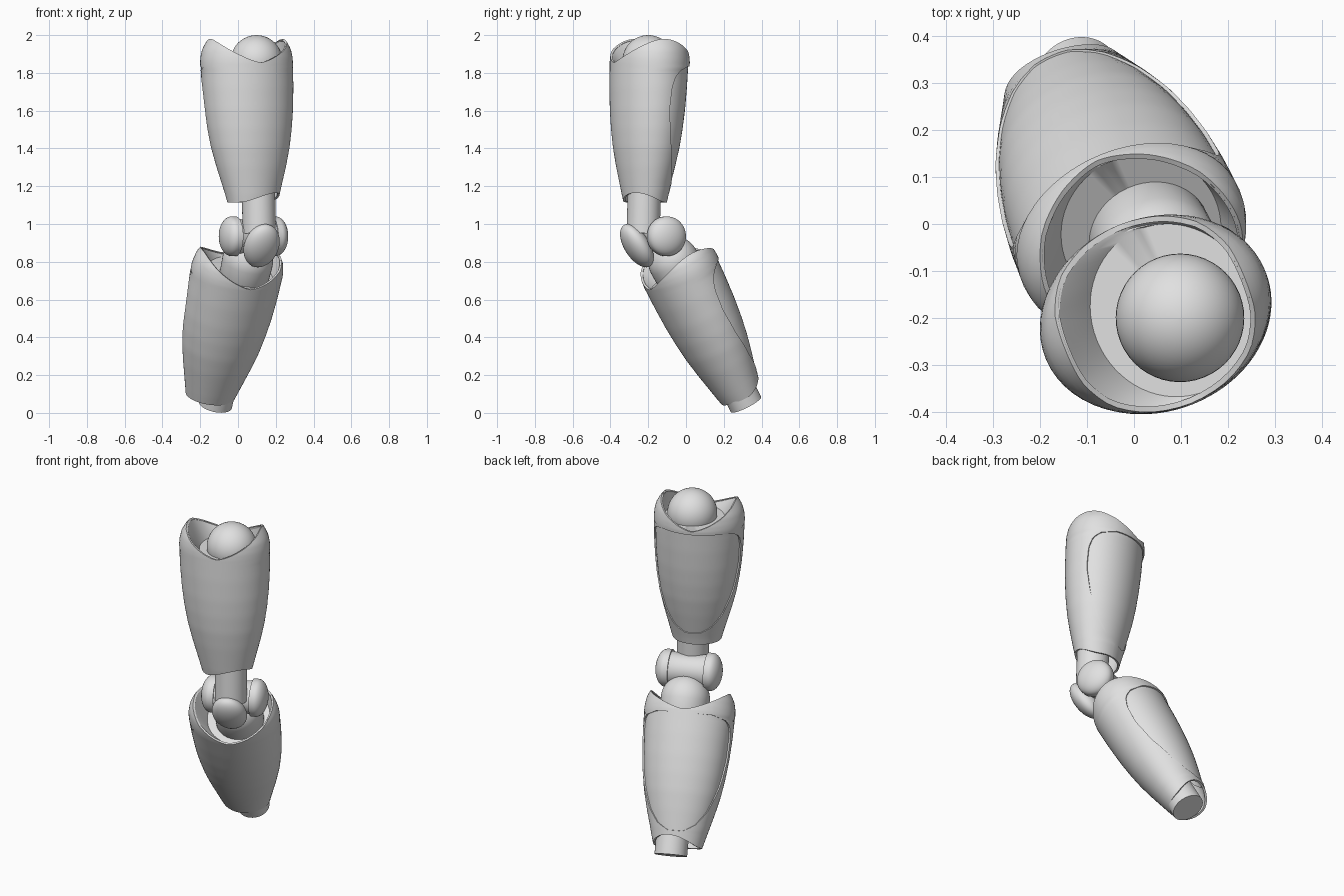
import bpy
from math import sin, cos, pi, radians
from mathutils import Matrix, Vector

if "Cube" in bpy.data.objects:
    bpy.data.objects.remove(bpy.data.objects["Cube"])

grey = bpy.data.materials.new("light_grey")
grey.diffuse_color = (0.75, 0.75, 0.75, 1)
grey.use_nodes = True
grey.node_tree.nodes["Principled BSDF"].inputs["Base Color"].default_value = grey.diffuse_color


def interp(table, t):
    """Piecewise linear lookup in a list of (t, value)."""
    if t <= table[0][0]:
        return table[0][1]
    for (a, va), (b, vb) in zip(table, table[1:]):
        if t <= b:
            return va + (vb - va) * (t - a) / (b - a)
    return table[-1][1]


def grid(name, rows, matrix, closed, skip=None, caps=False, thickness=0):
    """Skin rows of points (ordered downwards, counter-clockwise from above)."""
    n = len(rows[0])
    faces = []
    for i in range(len(rows) - 1):
        for j in range(n if closed else n - 1):
            if skip and skip(i, j):
                continue
            k = (j + 1) % n
            faces.append((i * n + j, (i + 1) * n + j, (i + 1) * n + k, i * n + k))
    if caps:
        last = (len(rows) - 1) * n
        faces += [tuple(range(n)), tuple(reversed(range(last, last + n)))]
    mesh = bpy.data.meshes.new(name)
    mesh.from_pydata([matrix @ Vector(p) for r in rows for p in r], [], faces)
    mesh.materials.append(grey)
    obj = bpy.data.objects.new(name, mesh)
    bpy.context.collection.objects.link(obj)
    bpy.ops.object.select_all(action='DESELECT')
    bpy.context.view_layer.objects.active = obj
    obj.select_set(True)
    if thickness:
        mod = obj.modifiers.new("wall", 'SOLIDIFY')
        mod.thickness = thickness
        mod.offset = -1
        bpy.ops.object.modifier_apply(modifier=mod.name)
    bpy.ops.object.shade_smooth_by_angle(angle=radians(40))
    return obj


def lathe(name, profile, matrix, n=48):
    """Revolve (radius, height) pairs, listed from top to bottom."""
    rows = [[(r * cos(2 * pi * j / n), r * sin(2 * pi * j / n), z) for j in range(n)]
            for r, z in profile]
    return grid(name, rows, matrix, True, caps=True)


def arc(radius, height, a0, a1, z0=0, steps=14):
    """Elliptic arc as lathe profile; angles are latitudes in degrees."""
    out = []
    for i in range(steps + 1):
        a = radians(a0 + (a1 - a0) * i / steps)
        out.append((max(radius * cos(a), 0.0005), z0 + height * sin(a)))
    return out


# Shell taper: distance below the widest ring -> scale
TAPER = [(-.13, .80), (-.11, .87), (-.07, .955), (-.03, .99), (.0, 1), (.13, .985),
         (.25, .955), (.35, .91), (.45, .845), (.55, .75), (.65, .64), (.75, .53)]
# Half angle of the rear panel along the shell
PANEL = [(.02, 40), (.04, 62), (.07, 74), (.13, 80), (.25, 82), (.4, 75),
         (.55, 58), (.63, 38), (.665, 15)]
TOP, BOTTOM = .02, .665
W, D = .252, .205


def limb_shell(name, matrix, horns, low, arch, centre):
    """Tapered limb shell: saddle-shaped top rim, notched bottom, rear panel, socket floor."""
    np_, no, nt, nm, nb = 28, 44, 8, 32, 5
    (x0, y0), (x1, y1) = centre

    def surface(phi, l, k=1.0):
        s = interp(TAPER, l) * k
        t = min(max(l / .7, 0), 1)
        return (x0 + (x1 - x0) * t + W * s * cos(phi),
                y0 + (y1 - y0) * t + D * s * sin(phi), -l)

    def columns(l):
        h = radians(interp(PANEL, l))
        panel = [pi / 2 - h + 2 * h * j / np_ for j in range(np_)]
        rest = [pi / 2 + h + (2 * pi - 2 * h) * j / no for j in range(no)]
        return panel + rest

    def top_rim(phi):
        c = cos(phi)
        return -(horns[0] if c > 0 else horns[1]) * abs(c) ** 1.4

    def low_rim(phi):
        return low - arch[1] * max(0, cos(phi - radians(arch[0]))) ** 2

    rows = []
    for i in range(nt):
        t = i / nt
        rows.append([surface(p, top_rim(p) * (1 - t) + TOP * t) for p in columns(TOP)])
    for i in range(nm + 1):
        l = TOP + (BOTTOM - TOP) * i / nm
        rows.append([surface(p, l) for p in columns(l)])
    for i in range(1, nb + 1):
        t = i / nb
        rows.append([surface(p, BOTTOM * (1 - t) + low_rim(p) * t) for p in columns(BOTTOM)])
    # outer shell, open where the rear panel sits
    grid(name + "_shell", rows, matrix, True,
         skip=lambda i, j: nt <= i < nt + nm and j < np_, thickness=.012)
    # slightly sunken rear panel
    rows = []
    for i in range(nm + 1):
        l = TOP - .012 + (BOTTOM + .024 - TOP) * i / nm
        h = radians(interp(PANEL, l) + 5)
        rows.append([surface(pi / 2 - h + 2 * h * j / np_, l, .965) for j in range(np_ + 1)])
    grid(name + "_rear_panel", rows, matrix, False, thickness=.012)
    # socket: walls sloping from the rim to a flat floor around the joint
    angles = [2 * pi * j / 64 for j in range(64)]
    floor = [(-.012 + .172 * cos(p), .022 + .186 * sin(p), -.012) for p in angles]
    rim = [surface(p, top_rim(p) + .003, .965) for p in angles]
    mid = [tuple((a + b) / 2 for a, b in zip(u, v)) for u, v in zip(floor, rim)]
    hub = [(.05 * cos(p), .05 * sin(p), -.012) for p in angles]
    grid(name + "_socket", [hub, floor, mid, rim], matrix, True)


def frame(pos, turn, bend=0.0):
    return (Matrix.Translation(pos) @ Matrix.Rotation(radians(turn), 4, 'Z')
            @ Matrix.Rotation(radians(bend), 4, 'X'))


# Thigh: hip ball, shaft and shell
hip = Vector((.098, -.2, 1.863))
lathe("hip_ball", arc(.137, .137, 90, -90, steps=24), frame(hip, 22))
shaft_end = Vector((.112, -.227, .95))
tilt = (hip - shaft_end).to_track_quat('Z', 'Y').to_matrix().to_4x4()
lathe("thigh_shaft", [(.088, 0), (.088, -(hip - shaft_end).length)],
      Matrix.Translation(hip) @ tilt)
limb_shell("thigh", frame((.1, -.2, 1.855), 22), (.125, .125), .74, (-50, .05),
           ((-.048, .028), (-.028, -.006)))

# Knee: waisted axle with blunt domed ends, plus the kneecap
axle = frame((.082, -.147, .935), 22) @ Matrix.Rotation(pi / 2, 4, 'Y')
waist = [(.103, .125), (.096, .105), (.089, .06), (.086, 0),
         (.089, -.06), (.096, -.105), (.103, -.125)]
lathe("knee_axle", waist, axle)
lathe("knee_dome_right", arc(.105, .06, 90, 0, .125) + [(.105, .1)], axle)
lathe("knee_dome_left", [(.105, -.1)] + arc(.105, .06, 0, -90, -.125), axle)
cap = frame((.125, -.26, .885), 22, 33) @ Matrix.Diagonal((.097, .062, .13, 1))
lathe("kneecap", arc(1, 1, 90, -90, steps=24), cap)

# Shin: domed head, shaft down to the ankle, and shell
shin = frame((.05, -.065, .80), 24, 29)
lathe("shin_head", arc(.135, .135, 90, 0) + [(.13, -.14), (.09, -.2)], shin)
lathe("ankle_shaft", [(.09, -.1), (.09, -.864)], shin)
limb_shell("shin", shin @ Matrix.Translation((0, 0, -.07)), (.10, .115), .745, (75, .055),
           ((-.036, .025), (-.036, .012)))
